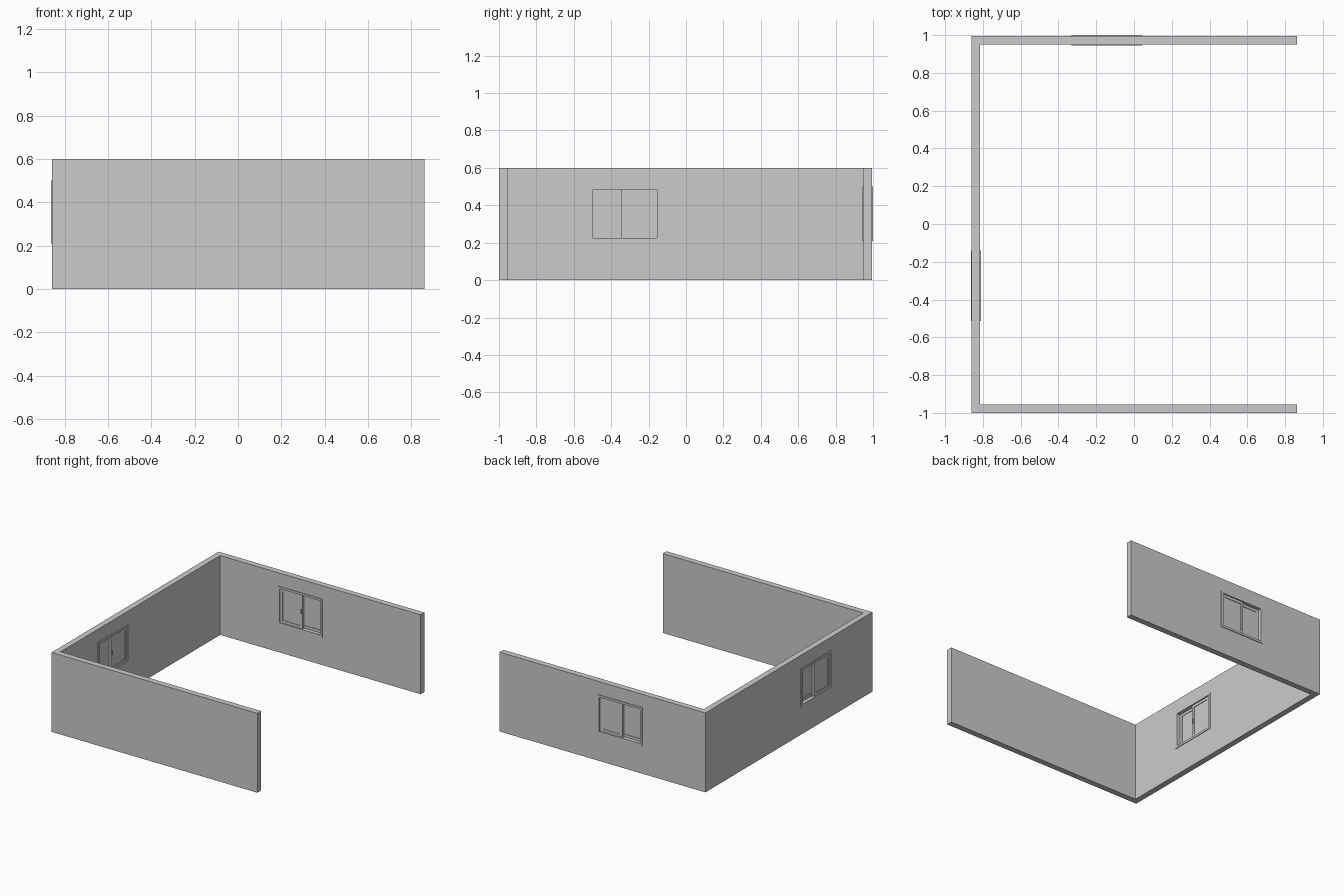
import bpy
from math import radians
from mathutils import Matrix, Vector

if "Cube" in bpy.data.objects:
    bpy.data.objects.remove(bpy.data.objects["Cube"])


def box(name, lo, hi, mat=Matrix()):
    """Axis-aligned box between two corners, then transformed by mat."""
    lo, hi = Vector(lo), Vector(hi)
    pts = [(x, y, z) for x in (lo.x, hi.x) for y in (lo.y, hi.y) for z in (lo.z, hi.z)]
    faces = [(0, 1, 3, 2), (4, 6, 7, 5), (0, 4, 5, 1), (2, 3, 7, 6), (0, 2, 6, 4), (1, 5, 7, 3)]
    me = bpy.data.meshes.new(name)
    me.from_pydata(pts, [], faces)
    me.transform(mat)
    ob = bpy.data.objects.new(name, me)
    bpy.context.collection.objects.link(ob)
    return ob


def ring(name, x0, x1, z0, z1, y0, y1, w, mat):
    """Rectangular frame made of two stiles and two rails."""
    box(name + "_left_stile", (x0, y0, z0), (x0 + w, y1, z1), mat)
    box(name + "_right_stile", (x1 - w, y0, z0), (x1, y1, z1), mat)
    box(name + "_bottom_rail", (x0 + w, y0, z0), (x1 - w, y1, z0 + w), mat)
    box(name + "_top_rail", (x0 + w, y0, z1 - w), (x1 - w, y1, z1), mat)


# Three walls as one U-shaped footprint, extruded upward
L, R, F, B, T, H = -0.859, 0.862, -1.0, 0.995, 0.045, 0.6
plan = [(L, F), (R, F), (R, F + T), (L + T, F + T),
        (L + T, B - T), (R, B - T), (R, B), (L, B)]
n = len(plan)
me = bpy.data.meshes.new("walls")
me.from_pydata([(x, y, z) for z in (0, H) for x, y in plan], [],
               [tuple(reversed(range(n))), tuple(range(n, 2 * n))] +
               [(i, (i + 1) % n, (i + 1) % n + n, i + n) for i in range(n)])
walls = bpy.data.objects.new("walls", me)
bpy.context.collection.objects.link(walls)

HW, HH, D = 0.187, 0.145, 0.0275   # window half width, half height, half depth


def window(name, mat, side):
    """Sliding window; local -y is the room side, side picks the inner sash."""
    # opening in the wall
    e = 0.004
    cut = box(name + "_cutter", (-HW + e, -0.1, -HH + e), (HW - e, 0.1, HH - e), mat)
    cut.hide_render = True
    cut.hide_viewport = True
    mod = walls.modifiers.new(name, 'BOOLEAN')
    mod.operation = 'DIFFERENCE'
    mod.solver = 'EXACT'
    mod.object = cut
    # outer frame
    ring(name + "_frame", -HW, HW, -HH, HH, -D, D, 0.016, mat)
    # two overlapping sashes with glass
    a, h = HW - 0.016, HH - 0.016
    for tag, s, yc in (("inner", side, -0.009), ("outer", -side, 0.009)):
        x0, x1 = sorted((s * a, -s * 0.018))
        ring(f"{name}_{tag}_sash", x0, x1, -h, h, yc - 0.009, yc + 0.009, 0.02, mat)
        box(f"{name}_{tag}_glass", (x0 + 0.02, yc - 0.005, -h + 0.02),
            (x1 - 0.02, yc + 0.005, h - 0.02), mat)
    # small latch on the meeting stile
    c = -side * 0.008
    box(name + "_latch", (c - 0.003, -0.025, -0.016), (c + 0.003, -0.018, 0.016), mat)


zc = 0.355
window("back_window", Matrix.Translation((-0.145, 0.9725, zc)), -1)
window("left_window", Matrix.Translation((-0.8365, -0.327, zc)) @
       Matrix.Rotation(radians(90), 4, 'Z'), 1)
